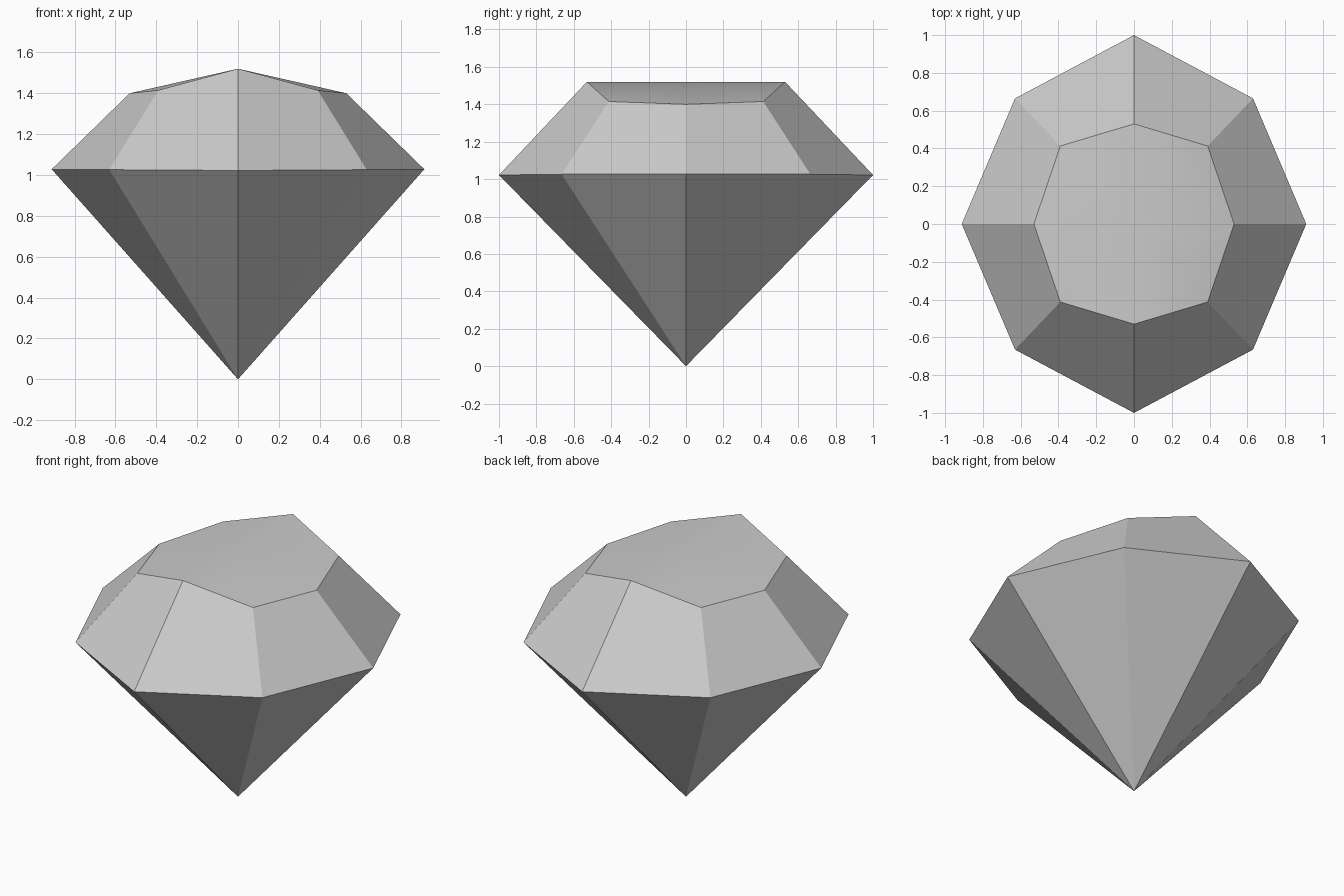
import bpy
import bmesh

if "Cube" in bpy.data.objects:
    bpy.data.objects.remove(bpy.data.objects["Cube"], do_unlink=True)

# Single grey stone colour
GREY = (0.6, 0.6, 0.6, 1.0)
stone = bpy.data.materials.new("stone_grey")
stone.use_nodes = True
stone.diffuse_color = GREY
stone.node_tree.nodes["Principled BSDF"].inputs["Base Color"].default_value = GREY

bm = bmesh.new()


def ring(side, corner, end):
    """Eight-sided ring mirrored from a side point, a corner point and an end point."""
    (sx, sz), (cx, cy, cz), (ey, ez) = side, corner, end
    points = [(sx, 0, sz), (cx, cy, cz), (0, ey, ez), (-cx, cy, cz),
              (-sx, 0, sz), (-cx, -cy, cz), (0, -ey, ez), (cx, -cy, cz)]
    return [bm.verts.new(p) for p in points]


girdle = ring((0.912, 1.028), (0.63, 0.665, 1.026), (1.0, 1.022))
table = ring((0.53, 1.40), (0.39, 0.413, 1.415), (0.53, 1.52))
tip = bm.verts.new((0, 0, 0))
crest = bm.verts.new((0, 0, 1.52))

# Pavilion, crown and table facets
table_faces = []
for i in range(8):
    j = (i + 1) % 8
    bm.faces.new((tip, girdle[j], girdle[i]))
    bm.faces.new((girdle[i], girdle[j], table[j], table[i]))
    table_faces.append(bm.faces.new((crest, table[i], table[j])))
bm.normal_update()

# Table is softly domed with a crisp rim; all other facets stay flat
for face in table_faces:
    face.smooth = True
for edge in bm.edges:
    edge.smooth = crest in edge.verts

mesh = bpy.data.meshes.new("cut_gem")
bm.to_mesh(mesh)
bm.free()
mesh.materials.append(stone)
gem = bpy.data.objects.new("cut_gem", mesh)
bpy.context.collection.objects.link(gem)
